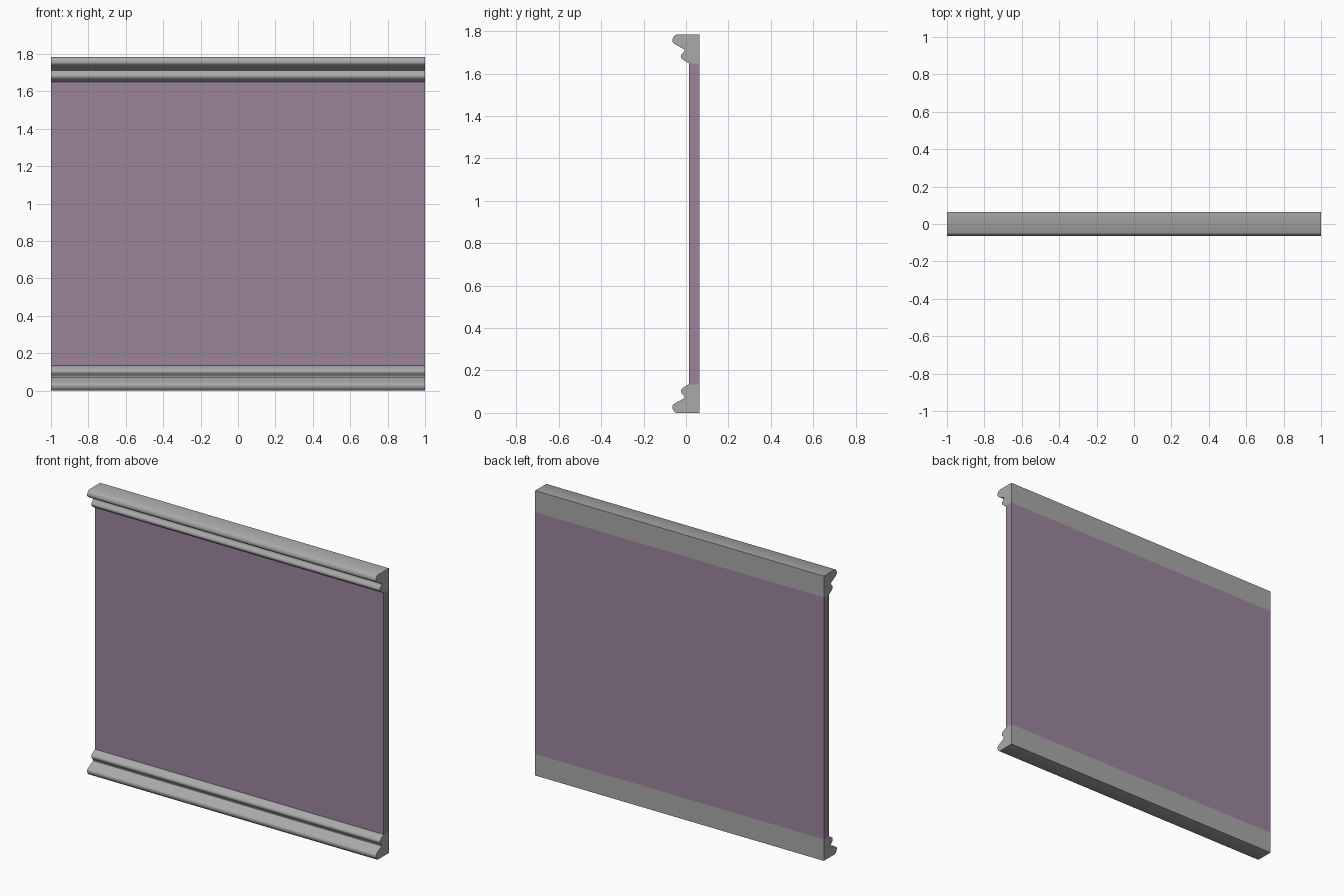
import bpy

if "Cube" in bpy.data.objects:
    bpy.data.objects.remove(bpy.data.objects["Cube"])

HEIGHT, HALF_X, BACK, FRONT = 1.784, 1.0, 0.064, 0.014


def material(name, rgb):
    m = bpy.data.materials.new(name)
    m.diffuse_color = (*rgb, 1)
    m.use_nodes = True
    m.node_tree.nodes["Principled BSDF"].inputs["Base Color"].default_value = m.diffuse_color
    return m


grey = material("grey trim", (0.40, 0.40, 0.40))
mauve = material("mauve panel", (0.33, 0.235, 0.33))


def extrude_x(name, profile, mat, smooth=False):
    """Extrude a (y, z) outline along the full width."""
    n = len(profile)
    verts = [(x, y, z) for x in (-HALF_X, HALF_X) for y, z in profile]
    faces = [tuple(reversed(range(n))), tuple(range(n, 2 * n))]
    faces += [(i, (i + 1) % n, n + (i + 1) % n, n + i) for i in range(n)]
    mesh = bpy.data.meshes.new(name)
    mesh.from_pydata(verts, [], faces)
    mesh.materials.append(mat)
    obj = bpy.data.objects.new(name, mesh)
    bpy.context.collection.objects.link(obj)
    if smooth:
        bpy.ops.object.select_all(action='DESELECT')
        obj.select_set(True)
        bpy.context.view_layer.objects.active = obj
        bpy.ops.object.shade_smooth_by_angle(angle=0.7)
    return obj


# Moulding outline: large rounded lip, step, small bead, counter-clockwise in y, z
moulding = [
    (BACK, 0), (BACK, 0.135), (FRONT, 0.135), (0.004, 0.130),
    (-0.010, 0.121), (-0.018, 0.115), (-0.023, 0.108), (-0.024, 0.101),
    (-0.022, 0.094), (-0.016, 0.088), (-0.010, 0.081), (-0.007, 0.076),
    (-0.007, 0.071), (-0.012, 0.067), (-0.030, 0.058), (-0.050, 0.046),
    (-0.059, 0.040), (-0.064, 0.033), (-0.064, 0.022), (-0.060, 0.013),
    (-0.054, 0.005), (-0.046, 0),
]
moulding.reverse()  # outward-facing normals
extrude_x("bottom_moulding", moulding, grey, True)
extrude_x("top_moulding", [(y, HEIGHT - z) for y, z in reversed(moulding)], grey, True)

# Flat panel between the mouldings
extrude_x("panel", [(FRONT, 0.135), (BACK, 0.135),
                    (BACK, HEIGHT - 0.135), (FRONT, HEIGHT - 0.135)], mauve)
